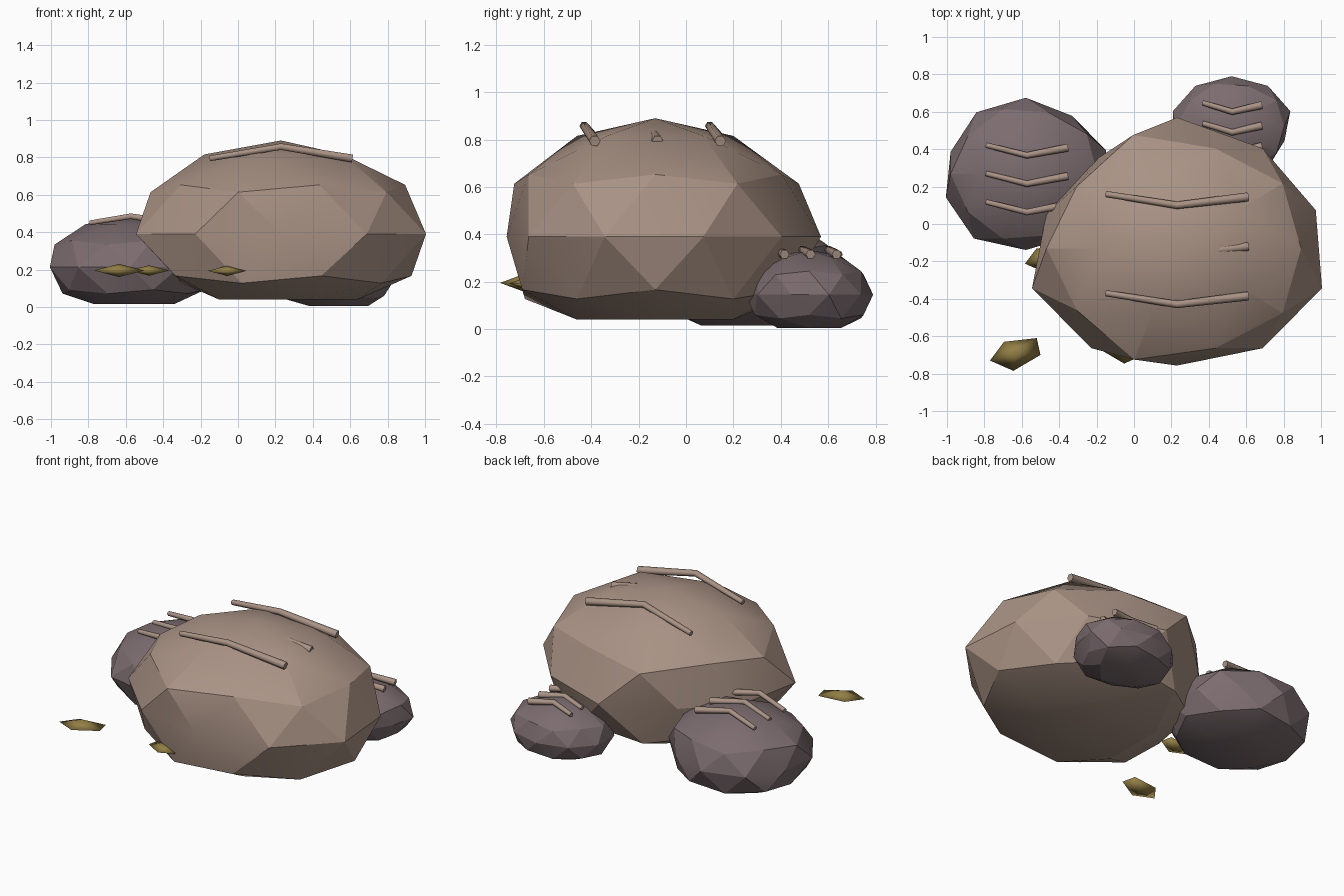
import bpy, bmesh
from math import radians
from mathutils import Vector, Matrix

cube = bpy.data.objects.get("Cube")
if cube:
    bpy.data.objects.remove(cube)


def material(name, rgb):
    m = bpy.data.materials.new(name)
    m.use_nodes = True
    m.diffuse_color = (*rgb, 1)
    m.node_tree.nodes["Principled BSDF"].inputs["Base Color"].default_value = (*rgb, 1)
    return m


tan_stone = material("tan stone", (0.40, 0.29, 0.235))
grey_stone = material("purple grey stone", (0.20, 0.15, 0.16))
gold_leaf = material("dry gold", (0.29, 0.21, 0.06))


def finish(name, bm, mat, angle):
    bmesh.ops.recalc_face_normals(bm, faces=bm.faces)
    mesh = bpy.data.meshes.new(name)
    bm.to_mesh(mesh)
    bm.free()
    mesh.materials.append(mat)
    ob = bpy.data.objects.new(name, mesh)
    bpy.context.collection.objects.link(ob)
    bpy.ops.object.select_all(action="DESELECT")
    ob.select_set(True)
    bpy.context.view_layer.objects.active = ob
    bpy.ops.object.shade_smooth_by_angle(angle=radians(angle))


def rock(name, centre, size, base, mat, bumps):
    """Stretched icosphere with a flat base; bumps push single corners in or out."""
    bm = bmesh.new()
    bmesh.ops.create_icosphere(bm, subdivisions=2, radius=1,
                               matrix=Matrix.Rotation(radians(180), 4, "Z"))
    picks = [(min(bm.verts, key=lambda v: (v.co - Vector(d)).length), f) for d, f in bumps]
    for v, f in picks:
        v.co.x *= f
        v.co.y *= f
    for v in bm.verts:
        v.co = Vector(c + p * s for c, p, s in zip(centre, v.co, size))
        v.co.z = max(v.co.z, base)
    finish(name, bm, mat, 18)


def ridge(name, x, y, z, half, dip, drop, radius):
    """Bent rod: the middle sits higher and further forward than the ends."""
    curve = bpy.data.curves.new(name, "CURVE")
    curve.dimensions = "3D"
    curve.bevel_depth = radius
    curve.bevel_resolution = 1
    curve.use_fill_caps = True
    spline = curve.splines.new("POLY")
    spline.points.add(2)
    path = [(x - half, y + dip, z - drop, 0.75), (x, y, z, 0.9), (x + half, y + dip * 0.75, z - drop, 1.1)]
    for p, (px, py, pz, r) in zip(spline.points, path):
        p.co = (px, py, pz, 1)
        p.radius = r
    ob = bpy.data.objects.new(name, curve)
    curve.materials.append(tan_stone)
    bpy.context.collection.objects.link(ob)


def leaf(name, centre, size, mirror=1):
    """Flat five-cornered double pyramid, smooth all over."""
    outline = [(-0.06, 0.06), (-0.135, -0.04), (-0.01, -0.095), (0.135, -0.01), (0.115, 0.08)]
    bm = bmesh.new()
    ring = [bm.verts.new((x * mirror, y, 0)) for x, y in outline]
    for z in (0.035, -0.035):
        tip = bm.verts.new((0, 0, z))
        for i in range(5):
            bm.faces.new((ring[i - 1], ring[i], tip))
    bmesh.ops.scale(bm, vec=(size,) * 3, verts=bm.verts)
    bmesh.ops.translate(bm, vec=centre, verts=bm.verts)
    finish(name, bm, gold_leaf, 180)


# Boulders
rock("main_boulder", (0.23, -0.13, 0.39), (0.78, 0.66, 0.5), 0.04, tan_stone, [
    ((0.95, -0.31, 0), 1.045), ((-0.95, -0.31, 0), 1.045),
    ((0, -1, 0), 0.95), ((0, 1, 0), 1.06),
    ((-0.95, 0.31, 0), 0.94), ((-0.59, 0.81, 0), 0.91),
    ((-0.28, -0.85, 0.45), 1.06), ((-0.28, 0.85, 0.45), 1.08),
    ((-0.28, -0.81, -0.53), 1.03), ((-0.85, 0, -0.53), 0.8),
    ((-0.72, 0.53, -0.45), 0.9)])
rock("right_boulder", (-0.578, 0.268, 0.213), (0.45, 0.407, 0.27), 0.015, grey_stone, [
    ((-0.95, 0.31, 0), 0.94), ((0.59, 0.81, 0), 0.94),
    ((-0.59, -0.81, 0), 1.05), ((-0.85, 0, -0.53), 0.94)])
rock("back_boulder", (0.522, 0.52, 0.145), (0.33, 0.27, 0.19), 0.005, grey_stone, [
    ((0.95, -0.31, 0), 0.9), ((0.89, 0, -0.45), 0.88),
    ((-0.26, -0.81, -0.53), 0.9), ((0.69, -0.5, -0.53), 0.92)])

# Bent ridges lying across each boulder
for i in range(3):
    ridge(f"main_ridge_{i + 1}", 0.23, 0.10 - 0.265 * i, 0.857, 0.38, 0.06, 0.063, 0.022)
    ridge(f"right_ridge_{i + 1}", -0.573, 0.367 - 0.152 * i, 0.485, 0.218, 0.055, 0.035, 0.019)
    ridge(f"back_ridge_{i + 1}", 0.525, 0.6 - 0.11 * i, 0.335, 0.158, 0.048, 0.02, 0.019)

# Fallen leaves
leaf("front_leaf", (-0.635, -0.69, 0.195), 1)
leaf("side_leaf", (-0.475, -0.18, 0.195), 0.8)
leaf("middle_leaf", (-0.06, -0.675, 0.193), 0.75, -1)
